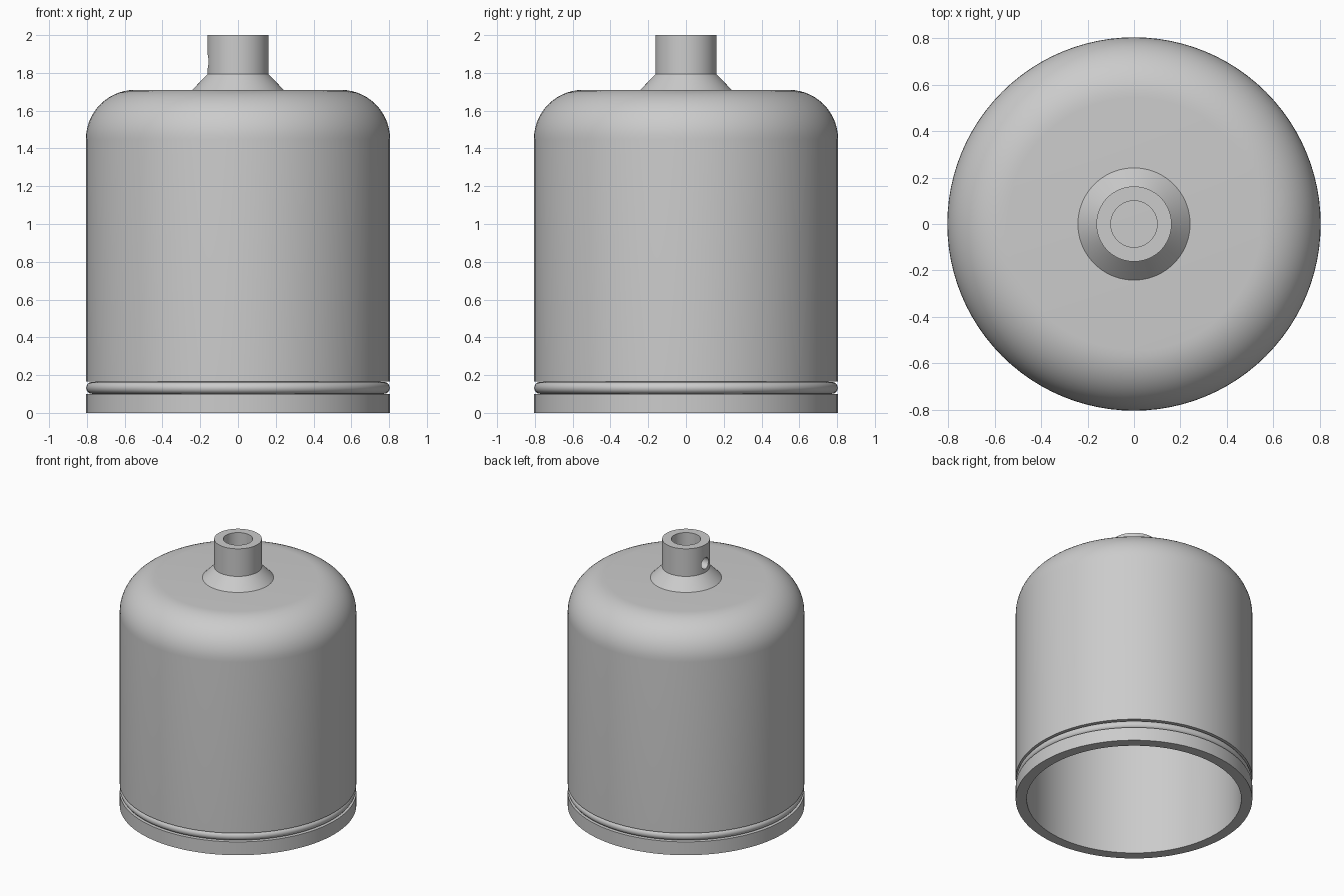
import bpy, bmesh, math

if "Cube" in bpy.data.objects:
    bpy.data.objects.remove(bpy.data.objects["Cube"])

SEGMENTS = 96

grey = bpy.data.materials.new("light_grey")
grey.diffuse_color = (0.6, 0.6, 0.6, 1)
grey.use_nodes = True
grey.node_tree.nodes["Principled BSDF"].inputs["Base Color"].default_value = grey.diffuse_color


def arc(cx, cz, r, start, end, steps):
    """Points (radius, z) along an arc, angles in degrees."""
    pts = []
    for i in range(steps + 1):
        a = math.radians(start + (end - start) * i / steps)
        pts.append((cx + r * math.cos(a), cz + r * math.sin(a)))
    return pts


def lathe(name, profile, closed=True):
    """Revolve a (radius, z) profile around the z axis; radius 0 makes a pole."""
    bm = bmesh.new()
    rings = []
    for r, z in profile:
        if r < 1e-6:
            rings.append([bm.verts.new((0, 0, z))] * SEGMENTS)
        else:
            rings.append([bm.verts.new((r * math.cos(2 * math.pi * i / SEGMENTS),
                                        r * math.sin(2 * math.pi * i / SEGMENTS), z))
                          for i in range(SEGMENTS)])
    pairs = list(zip(rings, rings[1:]))
    if closed:
        pairs.append((rings[-1], rings[0]))
    for a, b in pairs:
        for i in range(SEGMENTS):
            j = (i + 1) % SEGMENTS
            corners = list(dict.fromkeys((a[i], a[j], b[j], b[i])))
            if len(corners) > 2:
                bm.faces.new(corners)
    bmesh.ops.recalc_face_normals(bm, faces=bm.faces[:])
    mesh = bpy.data.meshes.new(name)
    bm.to_mesh(mesh)
    bm.free()
    obj = bpy.data.objects.new(name, mesh)
    bpy.context.collection.objects.link(obj)
    mesh.materials.append(grey)
    return obj


def smooth(obj):
    bpy.ops.object.select_all(action='DESELECT')
    obj.select_set(True)
    bpy.context.view_layer.objects.active = obj
    bpy.ops.object.shade_smooth_by_angle(angle=math.radians(30))


# Hollow cup with rounded shoulder and a groove near the rim
R, INNER, TOP = 0.805, 0.73, 1.71
outside = [(R, 0), (R, 0.1), (0.755, 0.1), (0.755, 0.165), (R, 0.165)]
outside += arc(R - 0.26, TOP - 0.26, 0.26, 0, 90, 14) + [(0, TOP)]
inside = [(0, TOP - 0.075)] + arc(INNER - 0.185, TOP - 0.26, 0.185, 90, 0, 14)
inside += [(INNER, 0)]
shell = lathe("shell", outside + inside)
smooth(shell)

# Sealing ring seated in the groove
ring = lathe("seal_ring", arc(0.7725, 0.1325, 0.0315, 0, 337.5, 15))
smooth(ring)

# Neck with conical foot and central bore
neck = lathe("neck", [(0.1, 1.70), (0.1, 2.0), (0.162, 2.0), (0.162, 1.793),
                      (0.242, TOP), (0.242, 1.70)])

# Set screw hole through the left wall of the neck
bpy.ops.mesh.primitive_cylinder_add(vertices=32, radius=0.042, depth=0.2,
                                    location=(-0.14, 0, 1.86),
                                    rotation=(0, math.pi / 2, 0))
cutter = bpy.context.object
cutter.name = "screw_hole_cutter"
cutter.data.materials.append(grey)
mod = neck.modifiers.new("screw_hole", 'BOOLEAN')
mod.operation = 'DIFFERENCE'
mod.solver = 'EXACT'
mod.object = cutter
bpy.context.view_layer.objects.active = neck
bpy.ops.object.modifier_apply(modifier=mod.name)
bpy.data.objects.remove(cutter, do_unlink=True)
smooth(neck)
